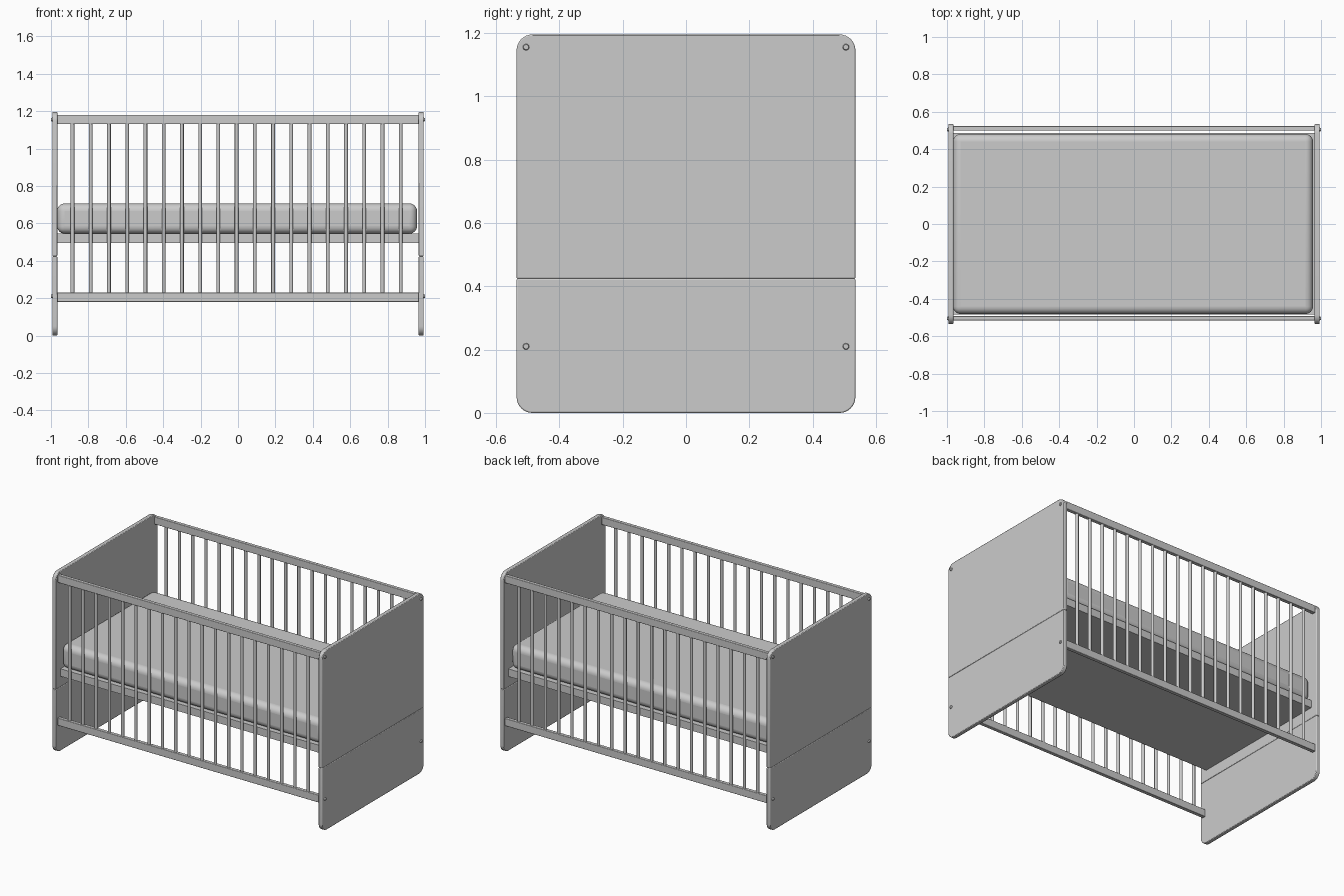
import bpy, bmesh, math
from mathutils import Matrix, Vector

cube = bpy.data.objects.get("Cube")
if cube:
    bpy.data.objects.remove(cube, do_unlink=True)

grey = bpy.data.materials.new("light grey")
grey.use_nodes = True
COLOUR = (0.6, 0.6, 0.6, 1)
grey.diffuse_color = COLOUR
grey.node_tree.nodes["Principled BSDF"].inputs["Base Color"].default_value = COLOUR


def finish(name, bm, bevel=0, segments=2):
    """Turn a bmesh into a bevelled, smooth shaded object."""
    bmesh.ops.recalc_face_normals(bm, faces=bm.faces)
    mesh = bpy.data.meshes.new(name)
    bm.to_mesh(mesh)
    bm.free()
    mesh.materials.append(grey)
    obj = bpy.data.objects.new(name, mesh)
    bpy.context.collection.objects.link(obj)
    if bevel:
        mod = obj.modifiers.new("rounded edges", 'BEVEL')
        mod.width = bevel
        mod.segments = segments
        mod.limit_method = 'ANGLE'
        mod.angle_limit = math.radians(40)
    bpy.ops.object.select_all(action='DESELECT')
    obj.select_set(True)
    bpy.context.view_layer.objects.active = obj
    bpy.ops.object.shade_smooth_by_angle(angle=math.radians(35))
    return obj


def box(name, lo, hi, bevel=0, segments=2):
    lo, hi = Vector(lo), Vector(hi)
    bm = bmesh.new()
    bmesh.ops.create_cube(bm, size=1, matrix=Matrix.Translation((lo + hi) / 2)
                          @ Matrix.Diagonal((hi - lo).to_4d()))
    return finish(name, bm, bevel, segments)


def end_panel(name, x0, x1, z0, z1, round_top):
    """Board with two rounded corners, at its top or at its bottom."""
    half, r = 0.535, 0.05
    zc, zs, up = (z1 - r, z0, 1) if round_top else (z0 + r, z1, -1)
    outline = [(half, zs)]
    for side in (1, -1):
        arc = []
        for i in range(9):
            a = math.radians(90 * i / 8)
            arc.append((side * (half - r + r * math.cos(a)), zc + up * r * math.sin(a)))
        outline += arc if side == 1 else arc[::-1]
    outline.append((-half, zs))
    bm = bmesh.new()
    face = bm.faces.new([bm.verts.new((x0, y, z)) for y, z in outline])
    new = bmesh.ops.extrude_face_region(bm, geom=[face])["geom"]
    bmesh.ops.translate(bm, vec=(x1 - x0, 0, 0),
                        verts=[v for v in new if isinstance(v, bmesh.types.BMVert)])
    return finish(name, bm, 0.004)


# End panels, each in two boards, with screw caps
SEAM = 0.424
for label, s in (("left", 1), ("right", -1)):
    x0, x1 = sorted((s * 0.966, s * 0.993))
    end_panel(label + "_upper_panel", x0, x1, SEAM, 1.195, True)
    end_panel(label + "_lower_panel", x0, x1, 0, SEAM, False)
    bm = bmesh.new()
    for y in (-0.505, 0.505):
        for z in (0.21, 1.155):
            bmesh.ops.create_cone(
                bm, cap_ends=True, segments=16, radius1=0.011, radius2=0.008, depth=0.01,
                matrix=Matrix.Translation((s * 0.995, y, z))
                @ Matrix.Rotation(s * math.pi / 2, 4, 'Y'))
    finish(label + "_screw_caps", bm)

# Side rails with round bars
BARS, FIRST, LAST = 19, -0.885, 0.87
for label, y in (("front", -0.504), ("back", 0.511)):
    for level, z0, z1 in (("bottom", 0.18, 0.23), ("top", 1.13, 1.18)):
        box(f"{label}_{level}_rail", (-0.966, y - 0.012, z0), (0.966, y + 0.012, z1), 0.003)
    bm = bmesh.new()
    for i in range(BARS):
        x = FIRST + (LAST - FIRST) * i / (BARS - 1)
        bmesh.ops.create_cone(bm, segments=16, radius1=0.01, radius2=0.01, depth=0.92,
                              matrix=Matrix.Translation((x, y, 0.68)))
    finish(label + "_bars", bm)

# Bed base and mattress
box("bed_base", (-0.966, -0.485, 0.495), (0.966, 0.487, 0.545))
box("mattress", (-0.967, -0.481, 0.545), (0.957, 0.481, 0.706), 0.04, 6)
